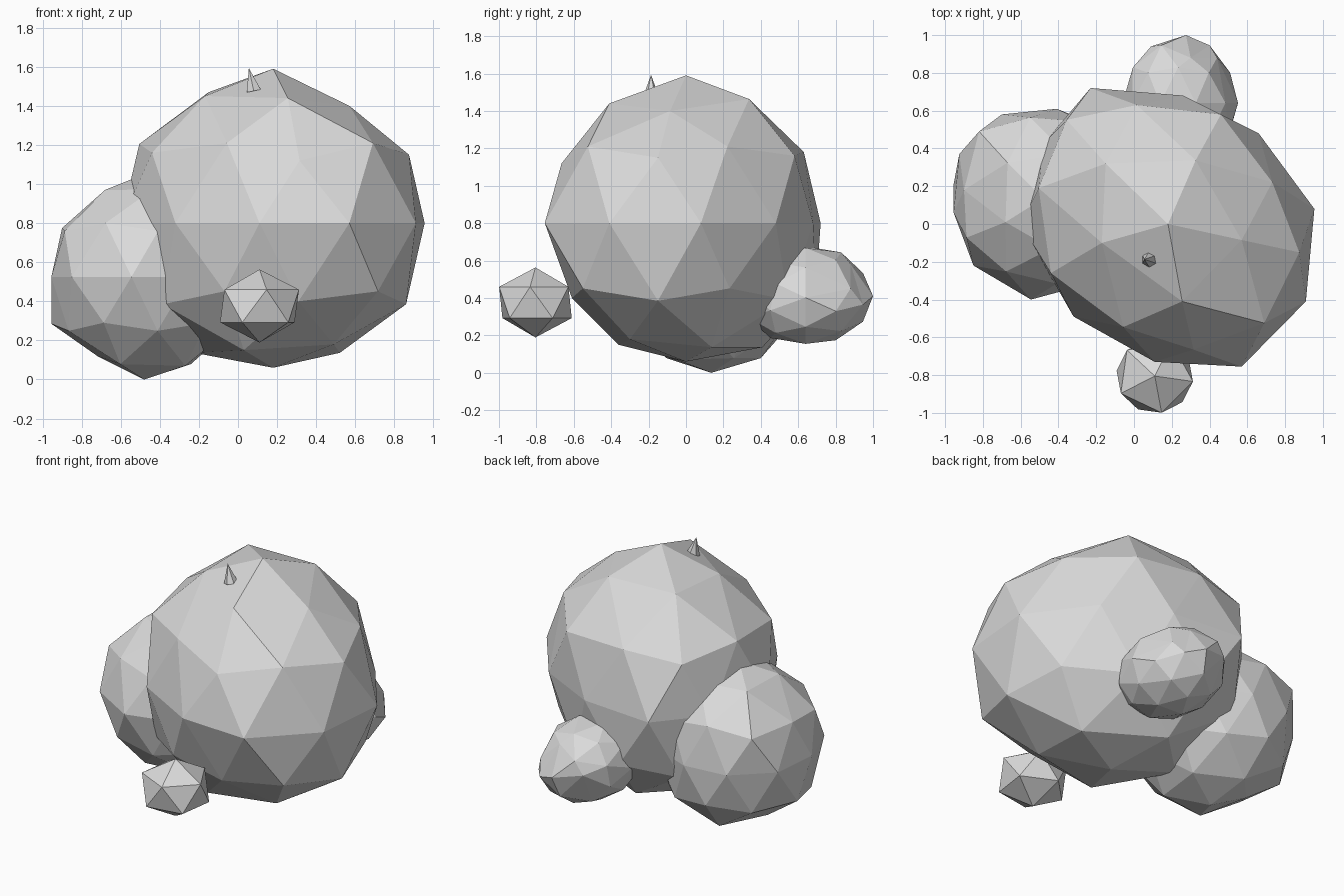
import bpy
import bmesh
from math import radians
from mathutils import Matrix, Vector

default_cube = bpy.data.objects.get("Cube")
if default_cube:
    bpy.data.objects.remove(default_cube, do_unlink=True)

# One stone colour for everything
stone = bpy.data.materials.new("stone_grey")
stone.use_nodes = True
colour = (0.7, 0.7, 0.7, 1)
stone.diffuse_color = colour
stone.node_tree.nodes["Principled BSDF"].inputs["Base Color"].default_value = colour


def finish(name, bm):
    """Turn a bmesh into a flat shaded stone object."""
    bmesh.ops.recalc_face_normals(bm, faces=bm.faces)
    mesh = bpy.data.meshes.new(name)
    bm.to_mesh(mesh)
    bm.free()
    mesh.materials.append(stone)
    obj = bpy.data.objects.new(name, mesh)
    bpy.context.collection.objects.link(obj)
    return obj


def rock(name, center, radii, turn, detail=2, tilt=0, corners=()):
    """Stretched icosphere; the nearest corner is chipped to each given point."""
    bm = bmesh.new()
    bmesh.ops.create_icosphere(bm, subdivisions=detail, radius=1)
    place = (Matrix.Translation(center)
             @ Matrix.Rotation(radians(tilt), 4, "X")
             @ Matrix.Rotation(radians(turn), 4, "Z")
             @ Matrix.Diagonal((*radii, 1)))
    bmesh.ops.transform(bm, matrix=place, verts=bm.verts)
    for corner in corners:
        target = Vector(corner)
        nearest = min(bm.verts, key=lambda v: (v.co - target).length)
        nearest.co = target
    return finish(name, bm)


# Large boulder: belt, upper and lower corners chipped out of round
belt = [(0.955, 0.08), (0.91, -0.41), (0.57, -0.755), (0.11, -0.73),
        (-0.32, -0.49), (-0.6, 0.0), (-0.48, 0.425), (-0.23, 0.72),
        (0.26, 0.68), (0.66, 0.48)]
upper = [(0.18, 0, 1.59), (0.57, -0.085, 1.40), (0.255, -0.41, 1.44),
         (-0.15, 0.32, 1.47), (-0.17, -0.1, 1.45), (0.315, -0.665, 1.12),
         (0.875, -0.15, 1.15), (-0.44, -0.26, 1.16), (-0.505, 0.19, 1.205),
         (0.46, 0.58, 1.16), (0.015, 0.63, 1.18)]
lower = [(0.18, 0, 0.06), (0.86, -0.15, 0.385), (-0.385, -0.3, 0.385),
         (0.31, -0.61, 0.4), (0.49, -0.3, 0.18), (0.03, -0.36, 0.15)]
rock("large_boulder", (0.18, 0, 0.8), (0.86, 0.68, 0.78), 134.2,
     corners=[(x, y, 0.8) for x, y in belt] + upper + lower)

# Medium boulder leaning against its side
belt = [(-0.925, 0.37), (-0.955, 0.06), (-0.85, -0.22), (-0.545, -0.40),
        (-0.70, 0.58), (-0.41, 0.61)]
chips = [(-0.955, 0.21, 0.285), (-0.82, 0.49, 0.76), (-0.72, 0.18, 0.12),
         (-0.27, -0.05, 0.07), (-0.9, 0.18, 0.775), (-0.68, 0.01, 0.97)]
rock("medium_boulder", (-0.48, 0.135, 0.525), (0.51, 0.51, 0.525), 63,
     corners=[(x, y, 0.525) for x, y in belt] + chips)

# Small boulder behind, long and lying on its side
rock("small_back_boulder", (0.245, 0.64, 0.415), (0.31, 0.265, 0.36), 18, tilt=-90,
     corners=[(0.275, 1.0, 0.41), (0.44, 0.88, 0.45), (0.09, 0.94, 0.45), (0.3, 0.88, 0.58)])

# Small plain stone in front
rock("small_front_stone", (0.11, -0.805, 0.376), (0.228, 0.22, 0.187), -8, detail=1)

# Tiny spike on top of the large boulder
bm = bmesh.new()
bmesh.ops.create_cone(bm, cap_ends=True, segments=6, radius1=0.042, radius2=0, depth=0.12)
bmesh.ops.transform(bm, verts=bm.verts,
                    matrix=Matrix.Translation((0.068, -0.187, 1.535)) @ Matrix.Rotation(radians(-12), 4, "Y"))
finish("tiny_spike", bm)
